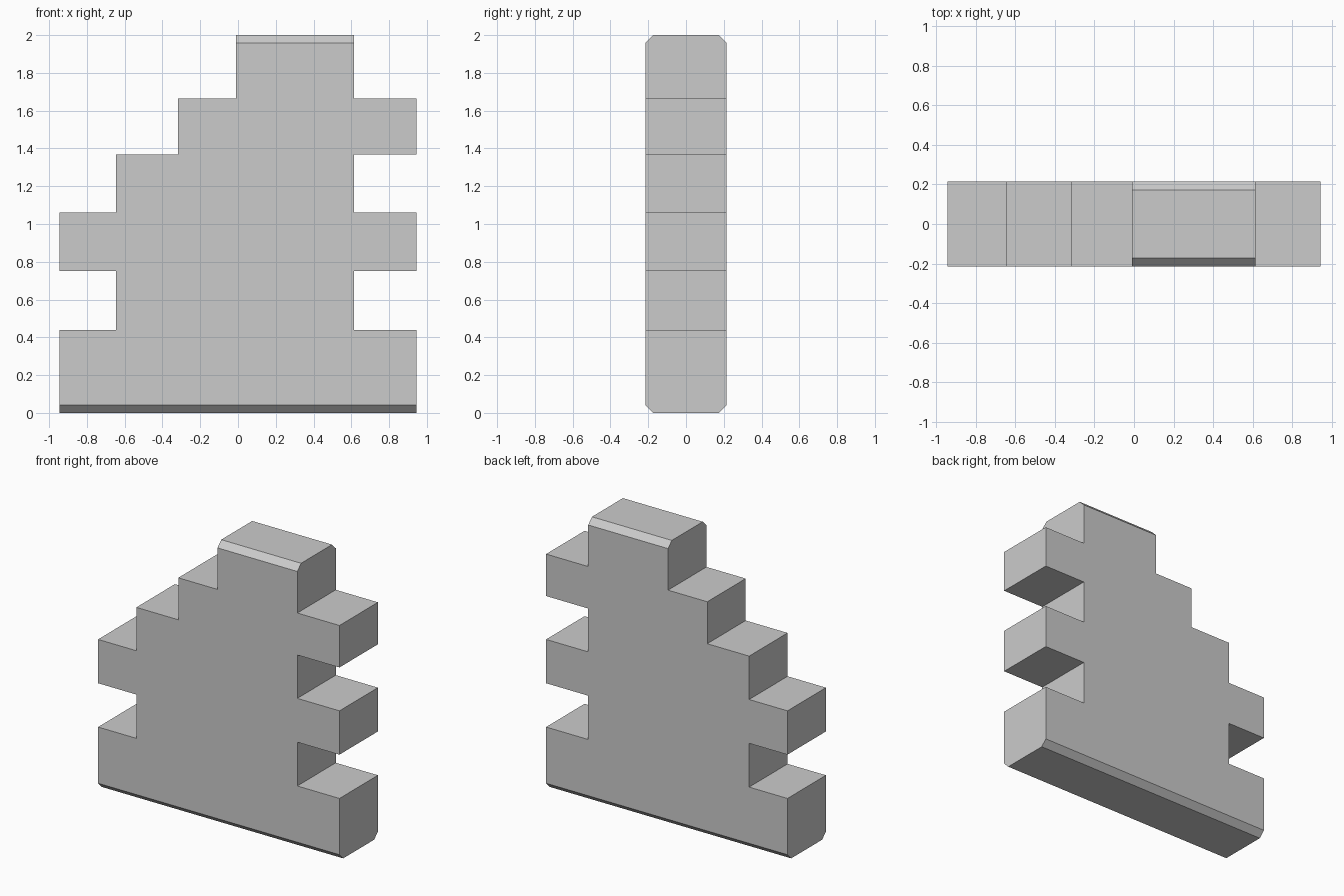
import bpy, bmesh

if "Cube" in bpy.data.objects:
    bpy.data.objects.remove(bpy.data.objects["Cube"])

HALF_DEPTH = 0.215
CHAMFER = 0.042

# Stepped, toothed wall outline (x, z), counter-clockwise seen from the front
W, R, L = 0.945, 0.615, -0.645
Z = [0.0, 0.44, 0.75, 1.06, 1.367, 1.664, 2.0]
outline = [
    (-W, Z[0]), (W, Z[0]),
    # right side teeth
    (W, Z[1]), (R, Z[1]), (R, Z[2]), (W, Z[2]), (W, Z[3]), (R, Z[3]),
    (R, Z[4]), (W, Z[4]), (W, Z[5]), (R, Z[5]), (R, Z[6]),
    # left side stairs
    (-0.01, Z[6]), (-0.01, Z[5]), (-0.317, Z[5]), (-0.317, Z[4]),
    (L, Z[4]), (L, Z[3]), (-W, Z[3]),
    # left notch
    (-W, Z[2]), (L, Z[2]), (L, Z[1]), (-W, Z[1]),
]

# Extrude the outline through the depth
bm = bmesh.new()
front = bm.faces.new([bm.verts.new((x, -HALF_DEPTH, z)) for x, z in outline])
geom = bmesh.ops.extrude_face_region(bm, geom=[front], use_keep_orig=True)["geom"]
bmesh.ops.translate(bm, vec=(0, 2 * HALF_DEPTH, 0),
                    verts=[g for g in geom if isinstance(g, bmesh.types.BMVert)])
bmesh.ops.recalc_face_normals(bm, faces=bm.faces[:])

# Chamfer the long edges of the very top and very bottom
long_edges = [e for e in bm.edges
              if abs(e.verts[0].co.y - e.verts[1].co.y) < 1e-4
              and all(v.co.z < 1e-4 or v.co.z > Z[6] - 1e-4 for v in e.verts)]
bmesh.ops.bevel(bm, geom=long_edges, offset=CHAMFER, offset_type='OFFSET',
                segments=1, affect='EDGES')
bmesh.ops.recalc_face_normals(bm, faces=bm.faces[:])

mesh = bpy.data.meshes.new("stepped_wall")
bm.to_mesh(mesh)
bm.free()
wall = bpy.data.objects.new("stepped_wall", mesh)
bpy.context.collection.objects.link(wall)
